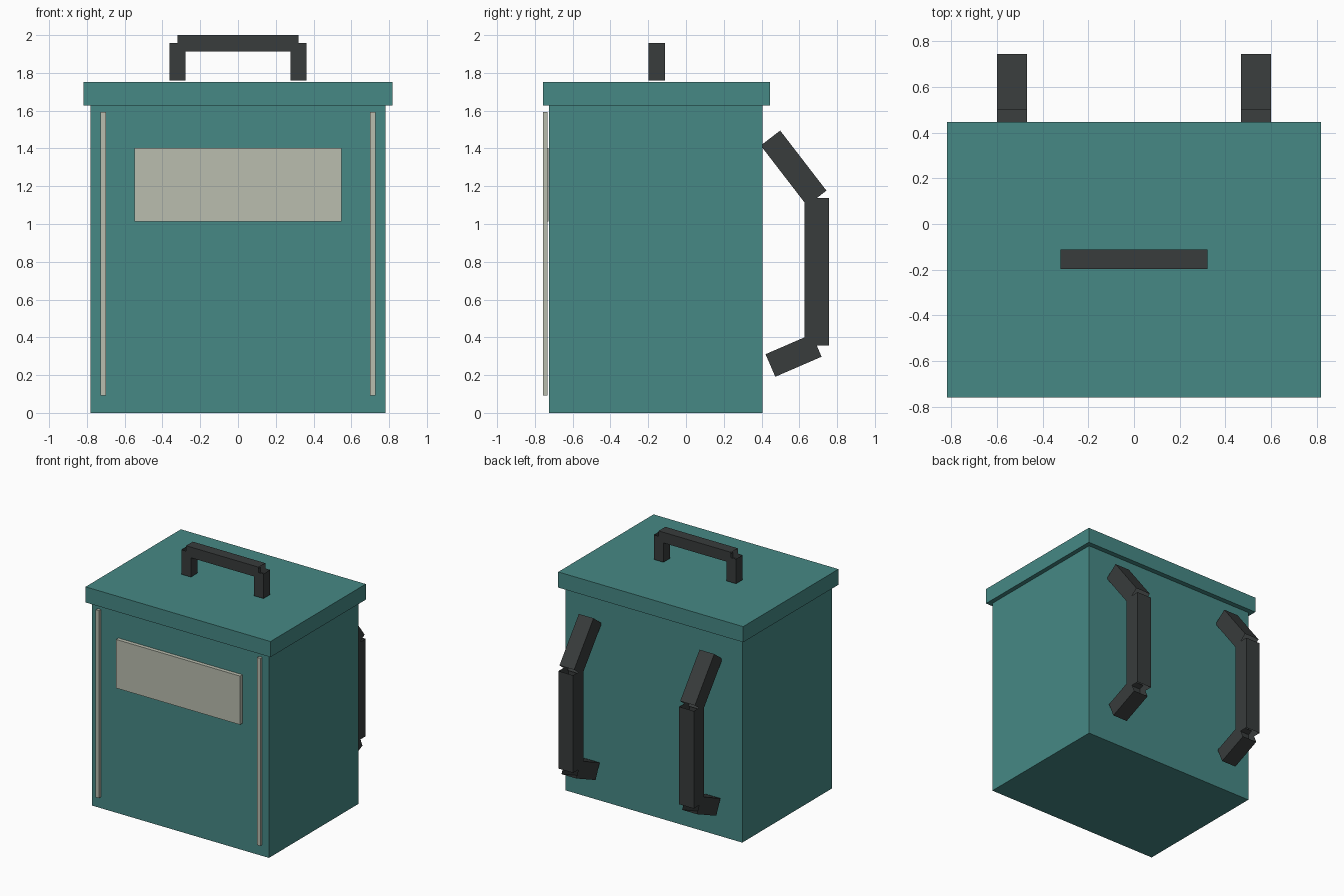
import bpy, bmesh, math
from mathutils import Vector, Matrix

if "Cube" in bpy.data.objects:
    bpy.data.objects.remove(bpy.data.objects["Cube"])


def material(name, rgb):
    m = bpy.data.materials.new(name)
    m.diffuse_color = (*rgb, 1)
    m.use_nodes = True
    m.node_tree.nodes["Principled BSDF"].inputs["Base Color"].default_value = m.diffuse_color
    return m


TEAL = material("teal", (0.061, 0.25, 0.235))
DARK = material("dark", (0.04, 0.045, 0.045))
PALE = material("pale", (0.49, 0.51, 0.43))


def add_object(name, bm, mat):
    me = bpy.data.meshes.new(name)
    bm.to_mesh(me)
    bm.free()
    me.materials.append(mat)
    ob = bpy.data.objects.new(name, me)
    bpy.context.collection.objects.link(ob)
    return ob


def box(name, lo, hi, mat):
    lo, hi = Vector(lo), Vector(hi)
    bm = bmesh.new()
    bmesh.ops.create_cube(bm, size=1, matrix=Matrix.Translation((lo + hi) / 2)
                          @ Matrix.Diagonal((*(hi - lo), 1)))
    return add_object(name, bm, mat)


def tube_handle(name, points, width, mat):
    """Separate open-ended square tubes along each stretch of the path."""
    bm = bmesh.new()
    up = Vector((0, 0, 1))
    for a, b in zip(points, points[1:]):
        a, b = Vector(a), Vector(b)
        d = b - a if b.z >= a.z else a - b
        turn = up.rotation_difference(d).to_matrix().to_4x4()
        r = width / math.sqrt(2)
        bmesh.ops.create_cone(
            bm, cap_ends=False, segments=4, radius1=r, radius2=r, depth=d.length,
            matrix=Matrix.Translation((a + b) / 2) @ turn
            @ Matrix.Rotation(math.pi / 4, 4, 'Z'))
    return add_object(name, bm, mat)


# Main case and overhanging lid
box("case_body", (-0.782, -0.726, 0), (0.782, 0.406, 1.627), TEAL)
box("lid", (-0.818, -0.758, 1.627), (0.818, 0.446, 1.752), TEAL)

# Front panel and vertical trim strips
box("front_panel", (-0.548, -0.757, 1.014), (0.548, -0.727, 1.403), PALE)
for side, x in (("left", -0.714), ("right", 0.714)):
    box(f"trim_strip_{side}", (x - 0.014, -0.758, 0.093),
        (x + 0.014, -0.734, 1.593), PALE)

# Carry handle on the lid
tube_handle("top_handle", [(-0.321, -0.155, 1.76), (-0.321, -0.155, 1.957),
                           (0.321, -0.155, 1.957), (0.321, -0.155, 1.76)],
            0.085, DARK)

# Pair of shoulder straps on the back
for side, x in (("left", -0.534), ("right", 0.534)):
    tube_handle(f"back_strap_{side}", [(x, 0.447, 0.251), (x, 0.692, 0.357),
                                       (x, 0.692, 1.137), (x, 0.447, 1.455)],
                0.13, DARK)
